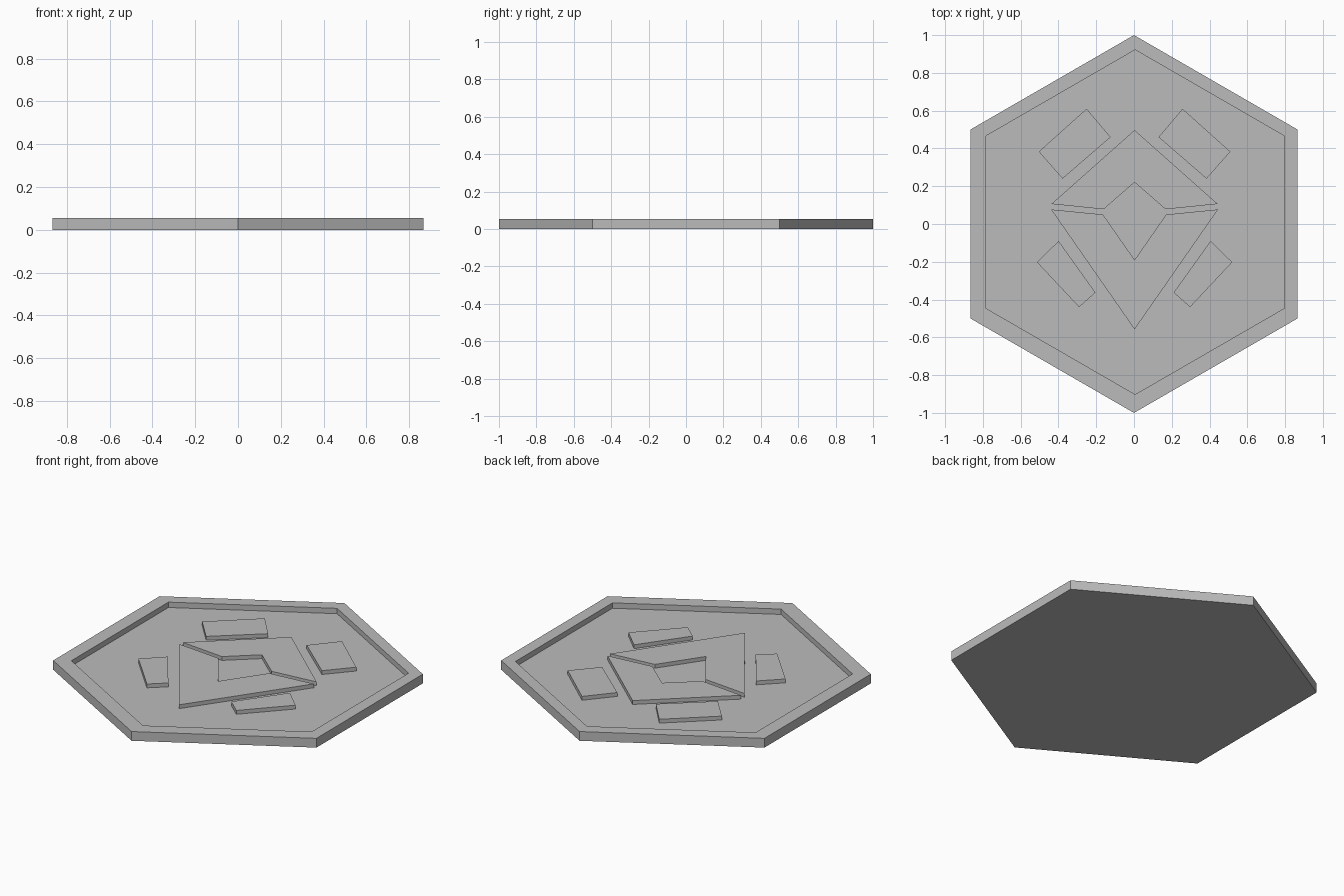
import bpy
import bmesh
from math import cos, sin, radians
from mathutils import Vector

cube = bpy.data.objects.get("Cube")
if cube:
    bpy.data.objects.remove(cube)

RIM, FLOOR, RELIEF = 0.055, 0.023, 0.046

# Single grey material
grey = bpy.data.materials.new("plain grey")
grey.use_nodes = True
colour = (0.5, 0.5, 0.5, 1)
grey.diffuse_color = colour
grey.node_tree.nodes["Principled BSDF"].inputs["Base Color"].default_value = colour


def finish(name, bm):
    bmesh.ops.recalc_face_normals(bm, faces=bm.faces)
    mesh = bpy.data.meshes.new(name)
    bm.to_mesh(mesh)
    bm.free()
    mesh.materials.append(grey)
    obj = bpy.data.objects.new(name, mesh)
    bpy.context.collection.objects.link(obj)
    return obj


def hexagon(bm, radius, z, x=0, y=0):
    angles = [radians(30 + 60 * i) for i in range(6)]
    return [bm.verts.new((x + radius * cos(a), y + radius * sin(a), z)) for a in angles]


def raised_plate(name, outline, side=1):
    """Extrude a flat outline upwards from the tray floor."""
    bm = bmesh.new()
    face = bm.faces.new([bm.verts.new((side * x + 0.003, y, FLOOR)) for x, y in outline])
    top = bmesh.ops.extrude_face_region(bm, geom=[face], use_keep_orig=True)["geom"]
    lift = Vector((0, 0, RELIEF - FLOOR))
    bmesh.ops.translate(bm, vec=lift, verts=[v for v in top if isinstance(v, bmesh.types.BMVert)])
    return finish(name, bm)


def mirrored(half):
    """Complete a symmetric outline whose first and last points lie on the centre line."""
    def flip(points):
        return [(-x, y) for x, y in points]
    centre_first, centre_last = half[0], half[-1]
    middle = half[1:-1]
    return [centre_first] + middle + [centre_last] + flip(middle[::-1])


# Hexagonal tray with a raised rim
bm = bmesh.new()
rings = [hexagon(bm, 1, 0), hexagon(bm, 1, RIM),
         hexagon(bm, 0.912, RIM, 0.006, 0.01), hexagon(bm, 0.912, FLOOR, 0.006, 0.01)]
for lower, upper in zip(rings, rings[1:]):
    for i in range(6):
        j = (i + 1) % 6
        bm.faces.new((lower[i], lower[j], upper[j], upper[i]))
bm.faces.new(rings[0])
bm.faces.new(rings[-1])
finish("hexagonal_tray", bm)

# Central emblem: two chevrons around a diamond-shaped opening
raised_plate("upper_chevron", mirrored([(0, 0.497), (0.44, 0.106), (0.164, 0.078), (0, 0.221)]))
raised_plate("lower_chevron", mirrored([(0, -0.19), (0.167, 0.05), (0.442, 0.077), (0, -0.558)]))

# Four slanted tiles around the emblem
upper_tile = [(0.254, 0.61), (0.507, 0.383), (0.381, 0.24), (0.127, 0.46)]
lower_tile = [(0.402, -0.09), (0.517, -0.202), (0.294, -0.44), (0.207, -0.363)]
for side, label in ((1, "left"), (-1, "right")):
    raised_plate("upper_tile_" + label, upper_tile, side)
    raised_plate("lower_tile_" + label, lower_tile, side)
